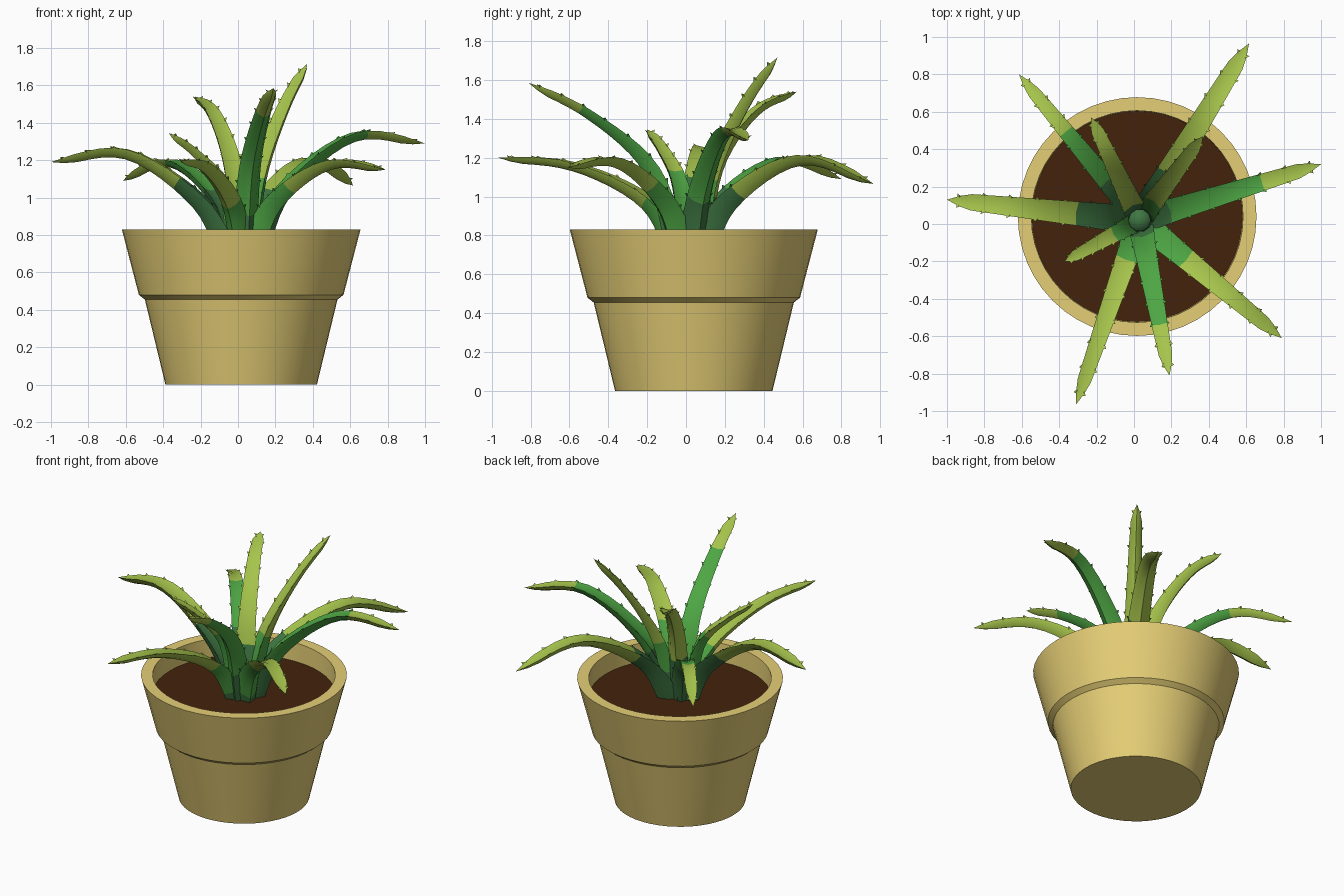
import bpy, bmesh, math
from mathutils import Vector

if "Cube" in bpy.data.objects:
    bpy.data.objects.remove(bpy.data.objects["Cube"])


def material(name, r, g, b):
    # sRGB 0-255 to linear
    lin = [((c / 255 + 0.055) / 1.055) ** 2.4 for c in (r, g, b)]
    m = bpy.data.materials.new(name)
    m.diffuse_color = (*lin, 1)
    m.use_nodes = True
    m.node_tree.nodes["Principled BSDF"].inputs["Base Color"].default_value = m.diffuse_color
    return m


CLAY = material("tan clay", 230, 207, 118)
SOIL = material("brown soil", 68, 34, 12)
LEAF = [material("dark green", 62, 118, 66),
        material("leaf green", 78, 166, 68),
        material("yellow green", 166, 196, 76)]


def finish(bm, name, mats, angle=30):
    bmesh.ops.recalc_face_normals(bm, faces=bm.faces)
    me = bpy.data.meshes.new(name)
    bm.to_mesh(me)
    bm.free()
    ob = bpy.data.objects.new(name, me)
    bpy.context.collection.objects.link(ob)
    for m in mats:
        me.materials.append(m)
    bpy.ops.object.select_all(action='DESELECT')
    ob.select_set(True)
    bpy.context.view_layer.objects.active = ob
    bpy.ops.object.shade_smooth_by_angle(angle=math.radians(angle))
    return ob


def lathe(name, profile, mat, centre, steps=48):
    bm = bmesh.new()
    vs = [bm.verts.new((r + centre[0], centre[1], z)) for r, z in profile]
    es = [bm.edges.new(p) for p in zip(vs, vs[1:])]
    bmesh.ops.spin(bm, geom=vs + es, cent=(*centre, 0), axis=(0, 0, 1),
                   angle=math.tau, steps=steps)
    bmesh.ops.remove_doubles(bm, verts=bm.verts, dist=1e-4)
    return finish(bm, name, [mat])


# Pot with a thick stepped rim, and the soil inside it
POT = (0.017, 0.04)
lathe("pot", [(0, 0), (0.405, 0), (0.515, 0.455), (0.547, 0.48), (0.638, 0.83),
              (0.566, 0.83), (0.562, 0.68), (0, 0.68)], CLAY, POT)
lathe("soil", [(0.564, 0.705), (0, 0.715)], SOIL, POT)


def curve_point(pts, u):
    # Catmull-Rom through the control points
    k = min(int(u * (len(pts) - 1)), len(pts) - 2)
    t = u * (len(pts) - 1) - k
    p1, p2 = pts[k], pts[k + 1]
    p0 = pts[k - 1] if k else 2 * p1 - p2
    p3 = pts[k + 2] if k + 2 < len(pts) else 2 * p2 - p1
    return 0.5 * (2 * p1 + (p2 - p0) * t + (2 * p0 - 5 * p1 + 4 * p2 - p3) * t * t
                  + (3 * p1 - p0 - 3 * p2 + p3) * t ** 3)


# Keeled, slightly channelled leaf section (side, up)
SECTION = [(-1, 0.35), (0, 0.1), (1, 0.35), (0.65, -0.3), (0, -0.65), (-0.65, -0.3)]


def leaf(name, tip, low, high, dark, mid, scale, rings=18):
    """low / high: heights at 0.2 and 0.6 of the reach; dark / mid: where those colours end."""
    out = Vector((tip[0] - 0.03, tip[1] - 0.02, 0)).normalized()
    base = Vector((0.03, 0.02, 0)) + out * 0.025
    reach = Vector((tip[0], tip[1], 0)) - base
    pts = [base + reach * f + Vector((0, 0, z))
           for f, z in ((0, 0.68), (0.2, low), (0.6, high), (1, tip[2]))]
    side = Vector((out.y, -out.x, 0))
    bm = bmesh.new()
    prev, prev_f, spikes = None, 0, []
    for i in range(rings):
        u = i / rings
        c = curve_point(pts, u)
        t = (curve_point(pts, min(u + 0.02, 1)) - curve_point(pts, max(u - 0.02, 0))).normalized()
        up = side.cross(t).normalized()
        w = scale * 0.09 * (1 - 0.55 * u) * min(1, (1 - u) / 0.1 + 0.1)
        deep = 1 + 0.9 * max(0, 1 - u / 0.6)      # thick, fleshy base
        ring = [bm.verts.new(c + side * (a * w) + up * (b * w * (deep if b < 0 else 1)))
                for a, b in SECTION]
        f = (c - base).dot(out) / reach.length
        if prev:
            m = (prev_f + f) / 2
            idx = 0 if m < dark else 1 if m < mid else 2
            for j in range(6):
                k = (j + 1) % 6
                bm.faces.new((prev[j], prev[k], ring[k], ring[j])).material_index = idx
            if i > 3 and i % 2:
                spikes += [(ring[0].co.copy(), -side, t, up, idx),
                           (ring[2].co.copy(), side, t, up, idx)]
        else:
            bm.faces.new(ring)
        prev, prev_f = ring, f
    end = bm.verts.new(pts[-1])
    for j in range(6):
        bm.faces.new((prev[j], prev[(j + 1) % 6], end)).material_index = 2
    # Small thorns along both edges
    for p, s, t, up, idx in spikes:
        a, b, c, d = [bm.verts.new(q) for q in (
            p - t * 0.016 - s * 0.004, p + t * 0.012 - s * 0.004,
            p - up * 0.012 - s * 0.008, p + s * 0.011 + t * 0.01 + up * 0.008)]
        for tri in ((a, b, d), (b, c, d), (c, a, d), (a, c, b)):
            bm.faces.new(tri).material_index = idx
    finish(bm, name, LEAF, 35)


# Rosette of ten leaves: tip, two heights, two colour limits, width
leaf("leaf_back_right", (0.615, 0.965, 1.065), 0.99, 1.195, 0.28, 0.28, 0.95)
leaf("leaf_back_left", (-0.615, 0.80, 1.09), 0.99, 1.19, 0.28, 0.6, 0.75)
leaf("leaf_right", (1.0, 0.32, 1.29), 1.05, 1.33, 0.16, 0.66, 0.85)
leaf("leaf_front_right", (0.79, -0.61, 1.15), 0.98, 1.18, 0.05, 0.32, 0.85)
leaf("leaf_front", (0.19, -0.81, 1.585), 1.14, 1.42, 0.08, 0.65, 0.8)
leaf("leaf_front_left", (-0.31, -0.965, 1.20), 0.98, 1.16, 0.05, 0.22, 0.8)
leaf("leaf_left", (-1.0, 0.13, 1.19), 0.99, 1.24, 0.31, 0.31, 0.95)
leaf("leaf_back", (-0.23, 0.57, 1.54), 1.15, 1.44, 0.13, 0.13, 0.75)
leaf("leaf_upright", (0.37, 0.47, 1.715), 1.10, 1.46, 0.1, 0.2, 0.75)
leaf("leaf_small_left", (-0.37, -0.20, 1.345), 1.05, 1.23, 0.08, 0.3, 0.65)
# Small central sheath joining the leaf bases
lathe("rosette_heart", [(0, 0.69), (0.07, 0.69), (0.06, 0.9), (0, 0.97)], LEAF[0], (0.03, 0.02), 10)
